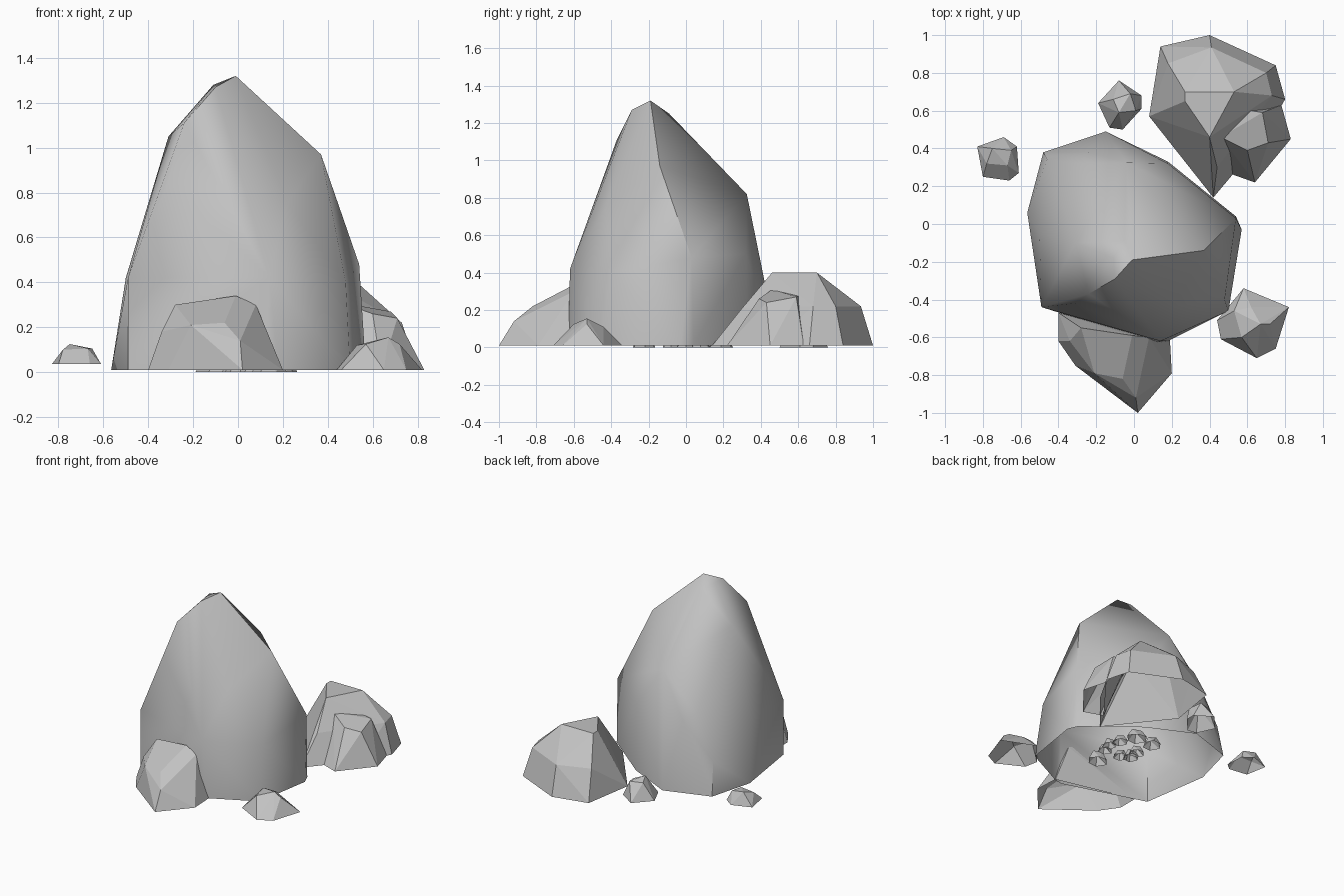
import bpy
import bmesh
import math
import random
from mathutils import Vector

cube = bpy.data.objects.get("Cube")
if cube:
    bpy.data.objects.remove(cube, do_unlink=True)

# One plain stone colour for everything
stone = bpy.data.materials.new("grey_stone")
stone.use_nodes = True
colour = (0.54, 0.54, 0.54, 1.0)
stone.diffuse_color = colour
shader = stone.node_tree.nodes["Principled BSDF"]
shader.inputs["Base Color"].default_value = colour
shader.inputs["Roughness"].default_value = 0.9


def build_rock(name, outline, upper, ground=0.01, smooth_angle=None):
    """Wrap a faceted shell over a ground outline and upper corners, open below."""
    bm = bmesh.new()
    for x, y in outline:
        bm.verts.new((x, y, ground))
    for corner in upper:
        bm.verts.new(corner)
    hull = bmesh.ops.convex_hull(bm, input=bm.verts[:])
    spare = set(hull["geom_interior"]) | set(hull["geom_unused"])
    bmesh.ops.delete(bm, geom=[v for v in spare if isinstance(v, bmesh.types.BMVert)],
                     context="VERTS")
    bm.normal_update()
    underside = [f for f in bm.faces if all(v.co.z < ground + 0.001 for v in f.verts)]
    bmesh.ops.delete(bm, geom=underside, context="FACES_ONLY")
    bmesh.ops.dissolve_limit(bm, angle_limit=math.radians(4),
                             verts=bm.verts[:], edges=bm.edges[:])
    bmesh.ops.recalc_face_normals(bm, faces=bm.faces[:])
    mesh = bpy.data.meshes.new(name)
    bm.to_mesh(mesh)
    bm.free()
    mesh.materials.append(stone)
    rock = bpy.data.objects.new(name, mesh)
    bpy.context.collection.objects.link(rock)
    if smooth_angle:
        bpy.ops.object.select_all(action="DESELECT")
        rock.select_set(True)
        bpy.context.view_layer.objects.active = rock
        bpy.ops.object.shade_smooth_by_angle(angle=math.radians(smooth_angle))


# Tall central boulder
build_rock(
    "main_boulder",
    outline=[(-0.49, -0.44), (0.12, -0.63), (0.18, -0.62), (0.5, -0.46), (0.57, -0.03),
             (0.54, 0.04), (0.18, 0.33), (-0.15, 0.49), (-0.48, 0.38), (-0.565, 0.06)],
    upper=[
        # ridge rising along the front left corner to the peak
        (-0.49, -0.44, 0.42), (-0.31, -0.42, 0.85), (-0.24, -0.37, 1.11),
        (-0.1, -0.29, 1.27), (-0.01, -0.19, 1.32),
        # ridge falling down the right side
        (0.12, -0.17, 1.21), (0.37, -0.14, 0.97), (0.54, 0.03, 0.48),
        # bulging front
        (0.14, -0.62, 0.42), (0.22, -0.43, 0.75), (0.48, -0.4, 0.4),
        # left flank
        (-0.5, -0.05, 0.42), (-0.31, -0.1, 1.05), (-0.11, -0.18, 1.28), (-0.46, 0.34, 0.25),
        # back spine and the ledge below it
        (-0.05, -0.09, 1.25), (-0.05, 0.07, 1.06), (-0.04, 0.325, 0.82),
        (-0.31, 0.32, 0.55), (-0.24, 0.38, 0.51), (0.18, 0.32, 0.5),
    ],
    smooth_angle=50,
)

# Low boulder leaning on the front
build_rock(
    "front_boulder",
    outline=[(-0.4, -0.47), (-0.4, -0.62), (-0.31, -0.75), (0.02, -1.0),
             (0.2, -0.79), (0.19, -0.61)],
    upper=[(-0.34, -0.62, 0.18), (-0.28, -0.55, 0.3), (-0.01, -0.59, 0.34), (0.08, -0.6, 0.3),
           (0.12, -0.71, 0.17), (0.01, -0.92, 0.14), (-0.21, -0.79, 0.21), (-0.06, -0.82, 0.22)],
)

# Wide boulder behind, with a smaller one against its side
build_rock(
    "back_boulder",
    outline=[(0.14, 0.94), (0.4, 1.0), (0.75, 0.84), (0.8, 0.66), (0.68, 0.45),
             (0.42, 0.14), (0.08, 0.57)],
    upper=[(0.4, 0.46, 0.4), (0.27, 0.65, 0.4), (0.53, 0.7, 0.4), (0.27, 0.7, 0.4),
           (0.18, 0.85, 0.22), (0.41, 0.935, 0.22), (0.7, 0.8, 0.22), (0.73, 0.68, 0.22),
           (0.44, 0.3, 0.21)],
)
build_rock(
    "side_boulder",
    outline=[(0.83, 0.45), (0.64, 0.22), (0.5, 0.27), (0.78, 0.63)],
    upper=[(0.46, 0.46, 0.31), (0.56, 0.61, 0.28), (0.68, 0.59, 0.27),
           (0.71, 0.43, 0.24), (0.6, 0.39, 0.26)],
)

# Loose stones around the foot
build_rock(
    "right_stone",
    outline=[(0.58, -0.34), (0.82, -0.44), (0.75, -0.66), (0.65, -0.71), (0.46, -0.61),
             (0.44, -0.51)],
    upper=[(0.53, -0.46, 0.12), (0.62, -0.44, 0.11), (0.67, -0.53, 0.155),
           (0.72, -0.53, 0.125), (0.57, -0.6, 0.125)],
)
build_rock(
    "left_stone",
    outline=[(-0.83, 0.41), (-0.69, 0.46), (-0.62, 0.41), (-0.61, 0.27), (-0.66, 0.23),
             (-0.8, 0.25)],
    upper=[(-0.75, 0.4, 0.125), (-0.65, 0.39, 0.105), (-0.67, 0.31, 0.105), (-0.78, 0.32, 0.1)],
    ground=0.035,
)
build_rock(
    "back_stone",
    outline=[(-0.19, 0.64), (-0.08, 0.76), (0.04, 0.68), (0.04, 0.61), (-0.06, 0.5),
             (-0.13, 0.51)],
    upper=[(-0.11, 0.66, 0.12), (-0.02, 0.69, 0.12), (0.01, 0.6, 0.1), (-0.08, 0.59, 0.14)],
    ground=0.0,
)

# Small pebbles tucked under the main boulder
random.seed(4)
for number in range(9):
    turn = number * math.tau / 9
    reach = random.uniform(0.08, 0.23)
    centre = Vector((0.1 + reach * math.cos(turn), reach * math.sin(turn)))
    size = random.uniform(0.05, 0.08)
    ring = [Vector((math.cos(a), math.sin(a))) * size * random.uniform(0.8, 1.1)
            for a in (side * math.tau / 6 for side in range(6))]
    build_rock(
        f"pebble_{number}",
        outline=[centre + p for p in ring],
        upper=[(*(centre + p * 0.5), size * random.uniform(0.7, 1)) for p in ring[::2]],
        ground=0.0,
    )
